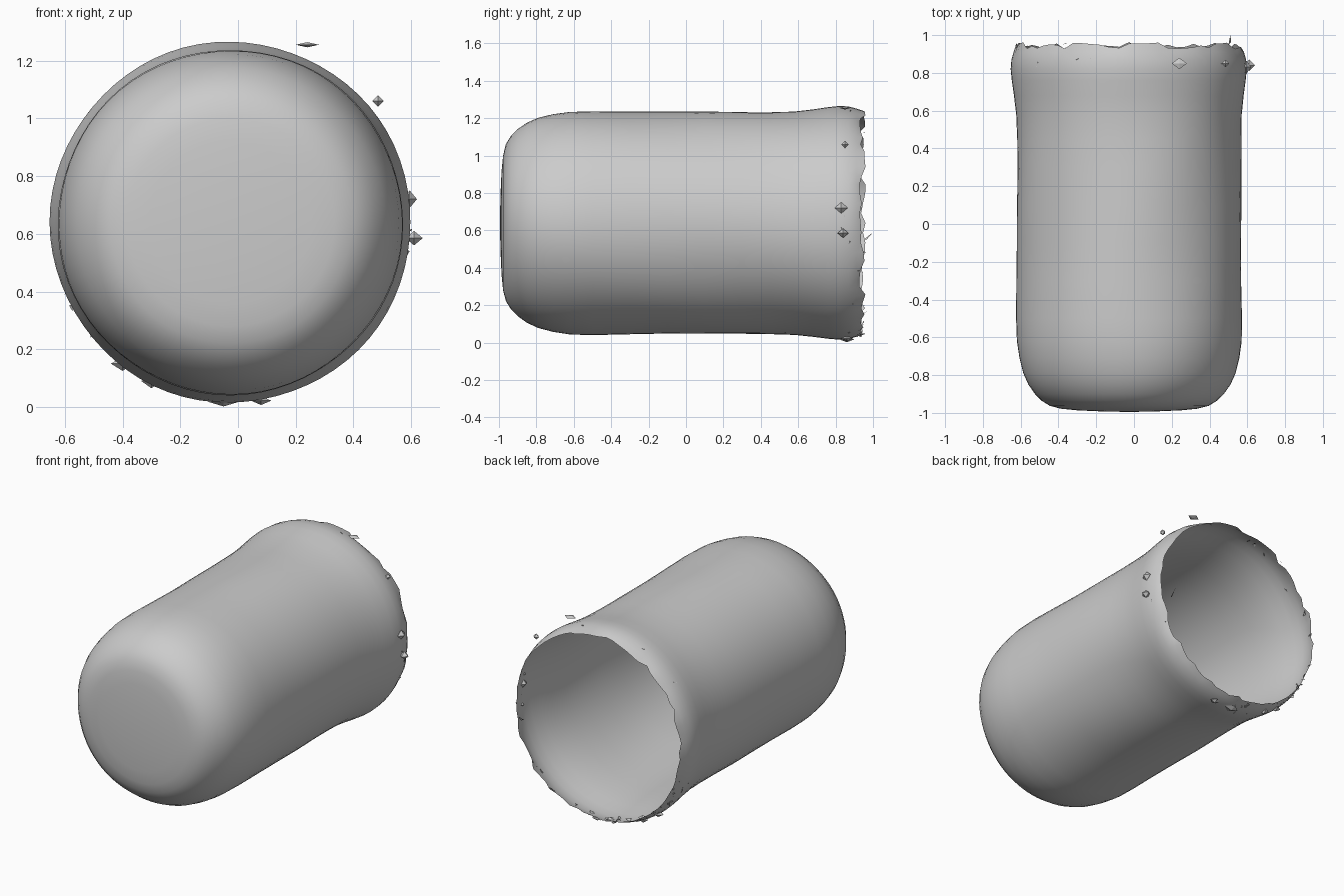
import bpy, bmesh, math, random
from mathutils import Vector, Matrix

cube = bpy.data.objects.get("Cube")
if cube:
    bpy.data.objects.remove(cube, do_unlink=True)

random.seed(4)
CX, CZ = -0.026, 0.64          # long axis of the cup runs along y
SEGMENTS = 72

grey = bpy.data.materials.new("plain grey")
grey.use_nodes = True
COLOUR = (0.6, 0.6, 0.6, 1)
grey.diffuse_color = COLOUR
grey.node_tree.nodes["Principled BSDF"].inputs["Base Color"].default_value = COLOUR


def point(radius, y, angle):
    return Vector((CX + radius * math.cos(angle), y, CZ + radius * math.sin(angle)))


def finish(bm, name, smooth):
    mesh = bpy.data.meshes.new(name)
    bm.to_mesh(mesh)
    bm.free()
    mesh.materials.append(grey)
    obj = bpy.data.objects.new(name, mesh)
    bpy.context.collection.objects.link(obj)
    if smooth:
        for p in mesh.polygons:
            p.use_smooth = True
    return obj


# Cup wall: (radius, y) profile from the closed front to the open back
profile = [(0.15, -0.992), (0.28, -0.986), (0.36, -0.978), (0.42, -0.963),
           (0.465, -0.935), (0.50, -0.90), (0.535, -0.85), (0.562, -0.79),
           (0.582, -0.71), (0.595, -0.62), (0.598, -0.5), (0.595, -0.3),
           (0.593, -0.1), (0.594, 0.1), (0.592, 0.3), (0.593, 0.45),
           (0.597, 0.58), (0.608, 0.68), (0.619, 0.76), (0.625, 0.82),
           (0.621, 0.87), (0.61, 0.91), (0.595, 0.955)]
bm = bmesh.new()
rings = []
for i, (r, y) in enumerate(profile):
    rim = i == len(profile) - 1
    ring = []
    for s in range(SEGMENTS):
        a = 2 * math.pi * s / SEGMENTS
        # slight hand-made waviness, and a ragged edge on the rim
        wave = 0.002 * math.sin(5 * a + 6 * y) if 0.4 < r else 0
        dy = random.uniform(-0.03, 0.008) if rim else 0
        ring.append(bm.verts.new(point(r + wave, y + dy, a)))
    rings.append(ring)
tip = bm.verts.new((CX, -0.995, CZ))
for s in range(SEGMENTS):
    t = (s + 1) % SEGMENTS
    bm.faces.new((tip, rings[0][s], rings[0][t]))
    for a, b in zip(rings, rings[1:]):
        bm.faces.new((a[s], b[s], b[t], a[t]))
bmesh.ops.recalc_face_normals(bm, faces=bm.faces)
finish(bm, "cup_wall", True)

# Small torn flakes scattered round the rim, densest at the lower right
bm = bmesh.new()
for n in range(70):
    a = math.radians(random.uniform(200, 290) if n < 38 else random.uniform(0, 360))
    y = random.uniform(0.83, 0.95)
    r = 0.618 - max(0, y - 0.87) * 0.3
    size = random.uniform(0.012, 0.028)
    corners = []
    for k in range(3):
        out = random.uniform(-0.01, 0.012)
        turn = random.uniform(-1, 1) * size / r
        corners.append(bm.verts.new(point(r + out, min(y + random.uniform(-1, 1) * size, 0.965), a + turn)))
    bm.faces.new(corners)
# One long splinter past the rim
splinter = [(0.50, 0.95, 0.55), (0.51, 1.0, 0.59), (0.515, 0.965, 0.55)]
bm.faces.new([bm.verts.new(p) for p in splinter])
finish(bm, "rim_flakes", False)

# Loose crumbs beside the rim: centre and scale
crumbs = [((0.485, 0.85, 1.06), (0.02, 0.02, 0.02)),
          ((0.24, 0.85, 1.255), (0.04, 0.03, 0.009)),
          ((0.61, 0.84, 0.585), (0.03, 0.03, 0.025)),
          ((0.595, 0.83, 0.72), (0.025, 0.035, 0.03)),
          ((-0.05, 0.86, 0.017), (0.05, 0.04, 0.015)),
          ((0.08, 0.86, 0.022), (0.035, 0.03, 0.015)),
          ((-0.30, 0.87, 0.09), (0.035, 0.03, 0.025)),
          ((-0.40, 0.86, 0.15), (0.04, 0.03, 0.025))]
bm = bmesh.new()
for centre, scale in crumbs:
    matrix = Matrix.Translation(centre) @ Matrix.Diagonal((*scale, 1))
    bmesh.ops.create_uvsphere(bm, u_segments=4, v_segments=2, radius=1, matrix=matrix)
finish(bm, "loose_crumbs", False)
